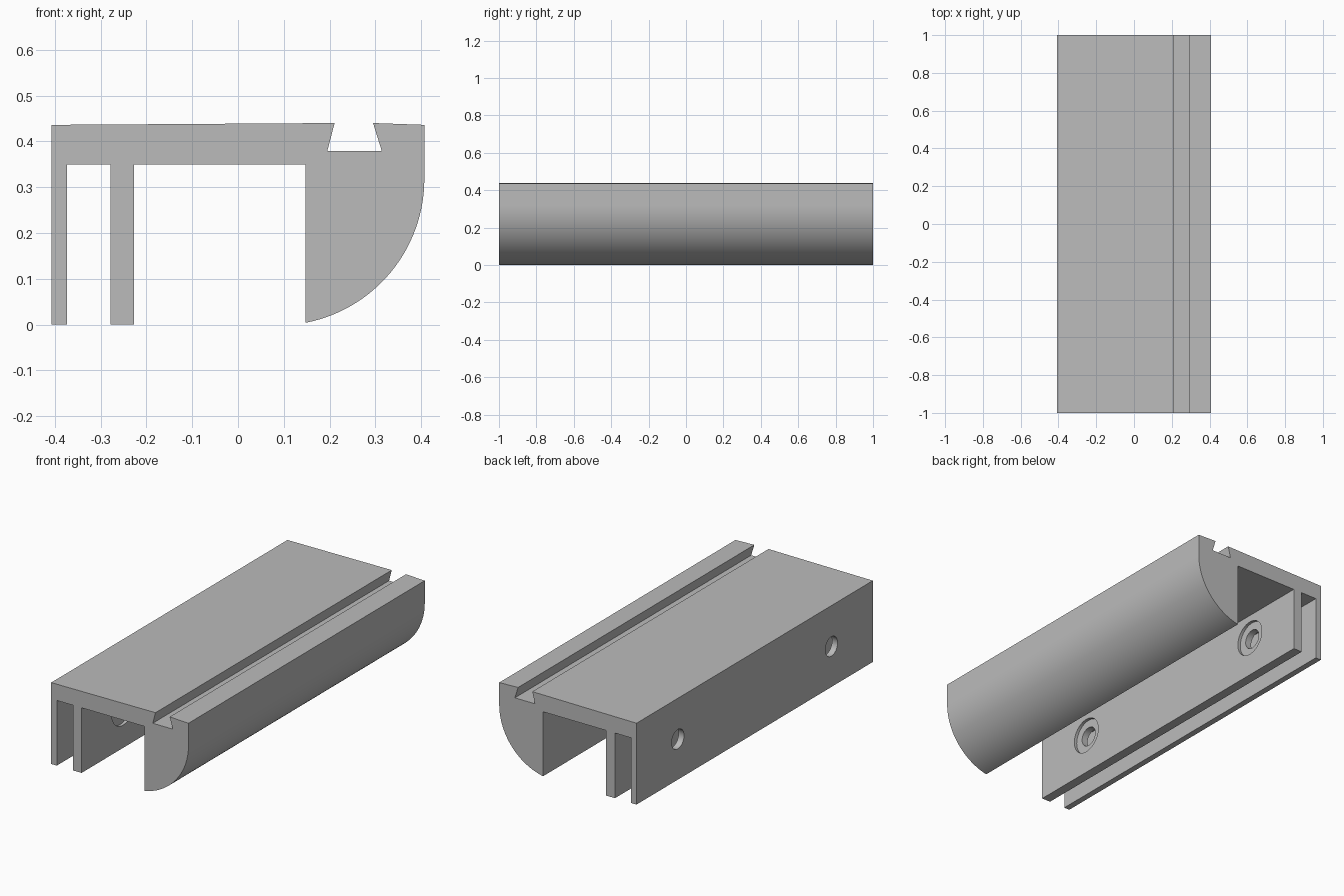
import bpy, bmesh, math
from mathutils import Matrix

cube = bpy.data.objects.get("Cube")
if cube:
    bpy.data.objects.remove(cube, do_unlink=True)

grey = bpy.data.materials.new("plain grey")
grey.use_nodes = True
colour = (0.5, 0.5, 0.5, 1)
grey.diffuse_color = colour
grey.node_tree.nodes["Principled BSDF"].inputs["Base Color"].default_value = colour


def add_object(name, bm):
    bmesh.ops.recalc_face_normals(bm, faces=bm.faces)
    mesh = bpy.data.meshes.new(name)
    bm.to_mesh(mesh)
    bm.free()
    mesh.materials.append(grey)
    obj = bpy.data.objects.new(name, mesh)
    bpy.context.collection.objects.link(obj)
    return obj


def extrude_profile(name, points, y0, y1):
    bm = bmesh.new()
    face = bm.faces.new([bm.verts.new((x, y0, z)) for x, z in points])
    result = bmesh.ops.extrude_face_region(bm, geom=[face])
    verts = [v for v in result["geom"] if isinstance(v, bmesh.types.BMVert)]
    bmesh.ops.translate(bm, verts=verts, vec=(0, y1 - y0, 0))
    return add_object(name, bm)


def bore(target, radius, x0, x1, y, z):
    # Cut a round hole along x
    bm = bmesh.new()
    place = Matrix.Translation(((x0 + x1) / 2, y, z)) @ Matrix.Rotation(math.pi / 2, 4, "Y")
    bmesh.ops.create_cone(bm, cap_ends=True, segments=40, radius1=radius,
                          radius2=radius, depth=x1 - x0, matrix=place)
    cutter = add_object("hole_cutter", bm)
    cutter.hide_render = True
    mod = target.modifiers.new("hole", "BOOLEAN")
    mod.operation = "DIFFERENCE"
    mod.solver = "EXACT"
    mod.object = cutter
    bpy.context.view_layer.objects.active = target
    bpy.ops.object.modifier_apply(modifier=mod.name)
    bpy.data.objects.remove(cutter, do_unlink=True)


# Rail section: two thin legs, a deck with a dovetail slot, and a rounded nose
edge, top, under = 0.407, 0.436, 0.349
crown = 0.44
radius, centre_z = 0.32, 0.318
centre_x = edge - radius
nose_inner = 0.147
end_angle = math.acos((nose_inner - centre_x) / radius)
steps = 28
nose_arc = [(centre_x + radius * math.cos(end_angle * i / steps),
             centre_z - radius * math.sin(end_angle * i / steps))
            for i in range(steps + 1)]
section = [
    (-edge, 0), (-edge, top),
    (0.211, crown), (0.195, 0.379), (0.314, 0.379), (0.295, crown),
    (edge, top),
    *nose_arc,
    (nose_inner, under),
    (-0.227, under), (-0.227, 0), (-0.279, 0), (-0.279, under),
    (-0.374, under), (-0.374, 0),
]
rail = extrude_profile("rail_body", section, -1, 1)

# Bolt holes through both legs, counterbored on the inner leg
for y in (-0.65, 0.65):
    bore(rail, 0.052, -0.5, -0.1, y, 0.217)
    bore(rail, 0.095, -0.243, -0.1, y, 0.217)

# Smooth nose and holes with crisp corners
bpy.ops.object.select_all(action="DESELECT")
rail.select_set(True)
bpy.context.view_layer.objects.active = rail
bpy.ops.object.shade_smooth_by_angle(angle=math.radians(30))
